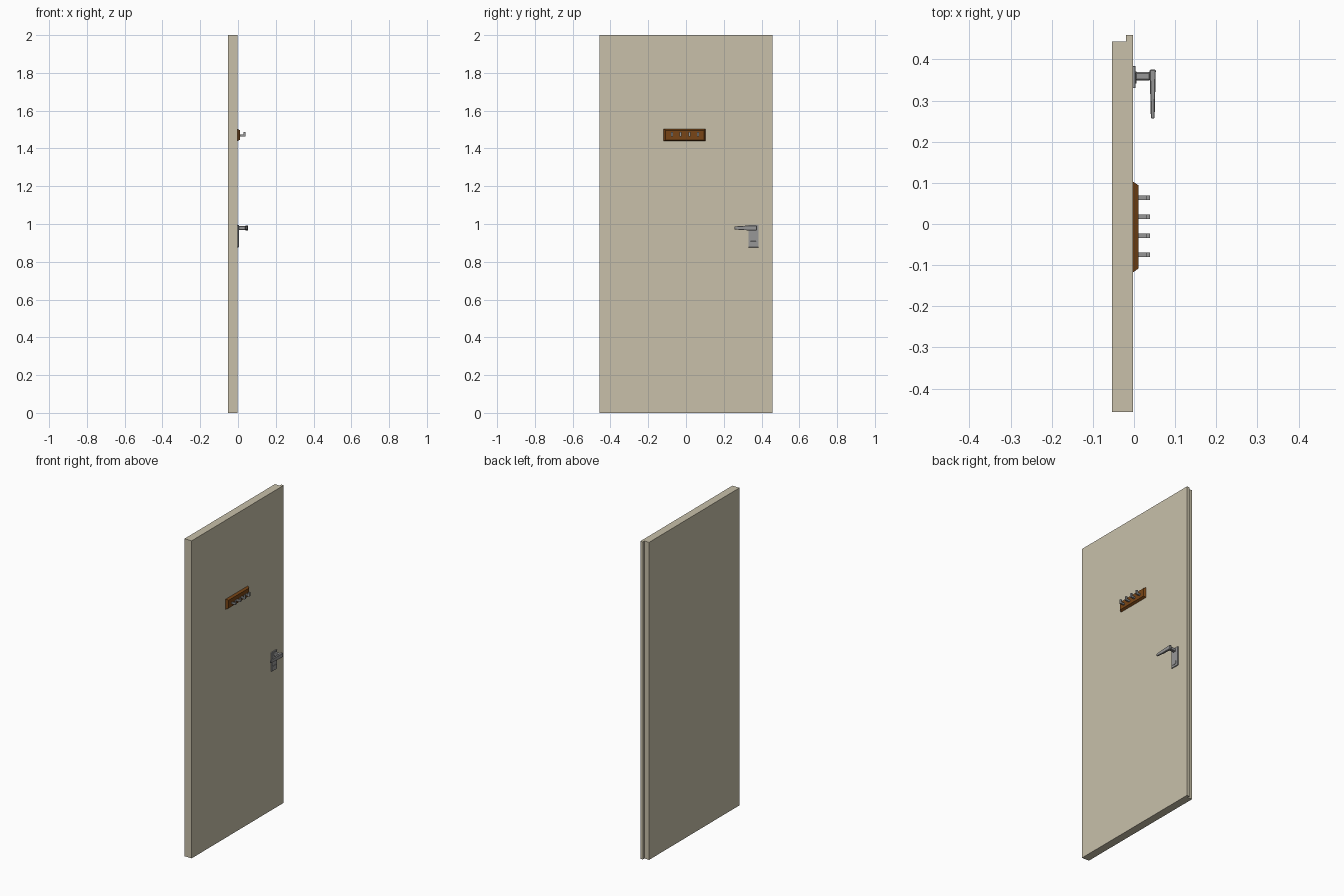
import bpy, bmesh
from mathutils import Vector

if "Cube" in bpy.data.objects:
    bpy.data.objects.remove(bpy.data.objects["Cube"], do_unlink=True)


def material(name, color):
    m = bpy.data.materials.new(name)
    m.use_nodes = True
    m.diffuse_color = (*color, 1)
    m.node_tree.nodes["Principled BSDF"].inputs["Base Color"].default_value = (*color, 1)
    return m


BEIGE = material("beige paint", (0.58, 0.53, 0.40))
BROWN = material("brown wood", (0.19, 0.06, 0.008))
STEEL = material("grey steel", (0.31, 0.31, 0.31))


def finish(name, bm, mat, bevel=0):
    bmesh.ops.recalc_face_normals(bm, faces=bm.faces)
    mesh = bpy.data.meshes.new(name)
    bm.to_mesh(mesh)
    bm.free()
    mesh.materials.append(mat)
    ob = bpy.data.objects.new(name, mesh)
    bpy.context.collection.objects.link(ob)
    if bevel:
        mod = ob.modifiers.new("Bevel", "BEVEL")
        mod.width = bevel
        mod.segments = 1
    return ob


def prism(name, profile, offset, mat, bevel=0):
    """Extrude a closed outline of 3D points along an offset."""
    bm = bmesh.new()
    face = bm.faces.new([bm.verts.new(p) for p in profile])
    ext = bmesh.ops.extrude_face_region(bm, geom=[face])["geom"]
    verts = [g for g in ext if isinstance(g, bmesh.types.BMVert)]
    bmesh.ops.translate(bm, verts=verts, vec=Vector(offset))
    return finish(name, bm, mat, bevel)


def loft(name, sections, mat, bevel=0):
    """Bridge matching loops of points and cap both ends."""
    bm = bmesh.new()
    loops = [[bm.verts.new(p) for p in s] for s in sections]
    for a, b in zip(loops, loops[1:]):
        for i in range(len(a)):
            j = (i + 1) % len(a)
            bm.faces.new((a[i], a[j], b[j], b[i]))
    bm.faces.new(loops[0])
    bm.faces.new(loops[-1])
    return finish(name, bm, mat, bevel)


def yz_rect(x, y0, y1, z0, z1):
    return [(x, y0, z0), (x, y1, z0), (x, y1, z1), (x, y0, z1)]


def xz_rect(y, x0, x1, zc, h):
    return [(x0, y, zc - h), (x1, y, zc - h), (x1, y, zc + h), (x0, y, zc + h)]


FACE = -0.003  # outer face of the door

# Door slab with a rebated closing edge
slab = [(-0.053, -0.457), (FACE, -0.457), (FACE, 0.459),
        (-0.02, 0.459), (-0.02, 0.443), (-0.053, 0.443)]
prism("door_slab", [(x, y, 0) for x, y in slab], (0, 0, 2), BEIGE)

# Coat rack board with chamfered rim
loft("rack_board", [yz_rect(FACE, -0.118, 0.103, 1.439, 1.503),
                    yz_rect(0.011, -0.108, 0.094, 1.446, 1.496)], BROWN)

# Four upturned hooks
hook = [(0.01, 1.463), (0.039, 1.463), (0.039, 1.488),
        (0.03, 1.488), (0.03, 1.473), (0.01, 1.473)]
for i in range(4):
    y = -0.08 + i * 0.046
    prism(f"rack_hook_{i + 1}", [(x, y, z) for x, z in hook], (0, 0.011, 0), STEEL)

# Handle plate, keyhole cover, spindle and tapered lever
prism("handle_plate", yz_rect(FACE, 0.33, 0.384, 0.876, 0.996), (0.007, 0, 0), STEEL, 0.001)
prism("keyhole_cover", yz_rect(0.003, 0.341, 0.371, 0.889, 0.909), (0.003, 0, 0), STEEL, 0.001)
prism("handle_spindle", yz_rect(0.003, 0.349, 0.369, 0.969, 0.989), (0.037, 0, 0), STEEL, 0.003)
loft("handle_lever", [xz_rect(0.375, 0.038, 0.053, 0.979, 0.013),
                      xz_rect(0.315, 0.0395, 0.0515, 0.979, 0.012),
                      xz_rect(0.256, 0.041, 0.05, 0.979, 0.008)], STEEL, 0.002)
